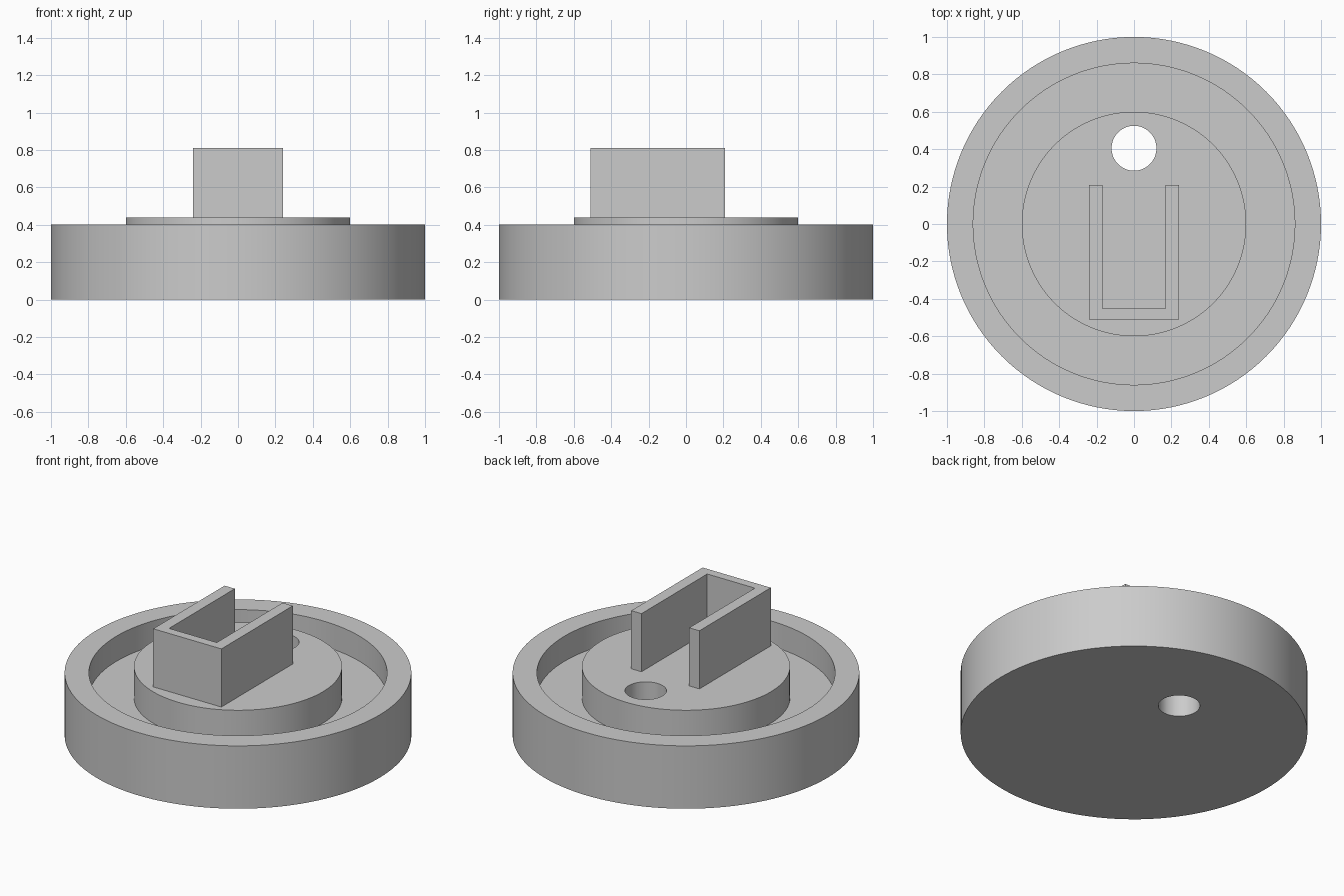
import bpy, bmesh, math

SEGMENTS = 128

cube = bpy.data.objects.get("Cube")
if cube:
    bpy.data.objects.remove(cube, do_unlink=True)

# Single plain grey plastic
grey = bpy.data.materials.new("grey plastic")
grey.use_nodes = True
colour = (0.6, 0.6, 0.6, 1)
grey.diffuse_color = colour
grey.node_tree.nodes["Principled BSDF"].inputs["Base Color"].default_value = colour


def finish(name, bm):
    """Turn a bmesh into a named, coloured object."""
    bmesh.ops.remove_doubles(bm, verts=bm.verts, dist=1e-5)
    bmesh.ops.recalc_face_normals(bm, faces=bm.faces)
    mesh = bpy.data.meshes.new(name)
    bm.to_mesh(mesh)
    bm.free()
    mesh.materials.append(grey)
    obj = bpy.data.objects.new(name, mesh)
    bpy.context.collection.objects.link(obj)
    return obj


def lathe(name, profile):
    """Revolve (radius, height) points around the z axis."""
    bm = bmesh.new()
    verts = [bm.verts.new((r, 0, z)) for r, z in profile]
    edges = [bm.edges.new(pair) for pair in zip(verts, verts[1:])]
    bmesh.ops.spin(bm, geom=verts + edges, cent=(0, 0, 0), axis=(0, 0, 1),
                   angle=math.tau, steps=SEGMENTS, use_merge=True)
    return finish(name, bm)


def extrude(name, outline, bottom, top):
    """Extrude a flat (x, y) outline upwards."""
    bm = bmesh.new()
    face = bm.faces.new([bm.verts.new((x, y, bottom)) for x, y in outline])
    result = bmesh.ops.extrude_face_region(bm, geom=[face])
    raised = [v for v in result["geom"] if isinstance(v, bmesh.types.BMVert)]
    bmesh.ops.translate(bm, verts=raised, vec=(0, 0, top - bottom))
    return finish(name, bm)


# Round base: outer rim, ring-shaped trough and raised central disc
base = lathe("round_base", [
    (0, 0), (1, 0), (1, 0.4), (0.86, 0.4), (0.86, 0.24),
    (0.6, 0.24), (0.6, 0.44), (0, 0.44)])

# Round hole through the base behind the holder
bpy.ops.mesh.primitive_cylinder_add(vertices=64, radius=0.12, depth=2,
                                    location=(0, 0.405, 0))
cutter = bpy.context.object
cutter.name = "hole_cutter"
cutter.data.materials.append(grey)
cutter.hide_render = True
cut = base.modifiers.new("hole", "BOOLEAN")
cut.operation = "DIFFERENCE"
cut.solver = "EXACT"
cut.object = cutter
bpy.context.view_layer.objects.active = base
bpy.ops.object.modifier_apply(modifier=cut.name)
bpy.data.objects.remove(cutter, do_unlink=True)

bpy.ops.object.select_all(action="DESELECT")
base.select_set(True)
bpy.ops.object.shade_smooth_by_angle(angle=math.radians(30))

# U-shaped holder, open at the back and the top
half = [(0.24, -0.51), (0.24, 0.208), (0.168, 0.208), (0.168, -0.453)]
outline = half + [(-x, y) for x, y in reversed(half)]
extrude("u_shaped_holder", outline, 0.44, 0.81)
